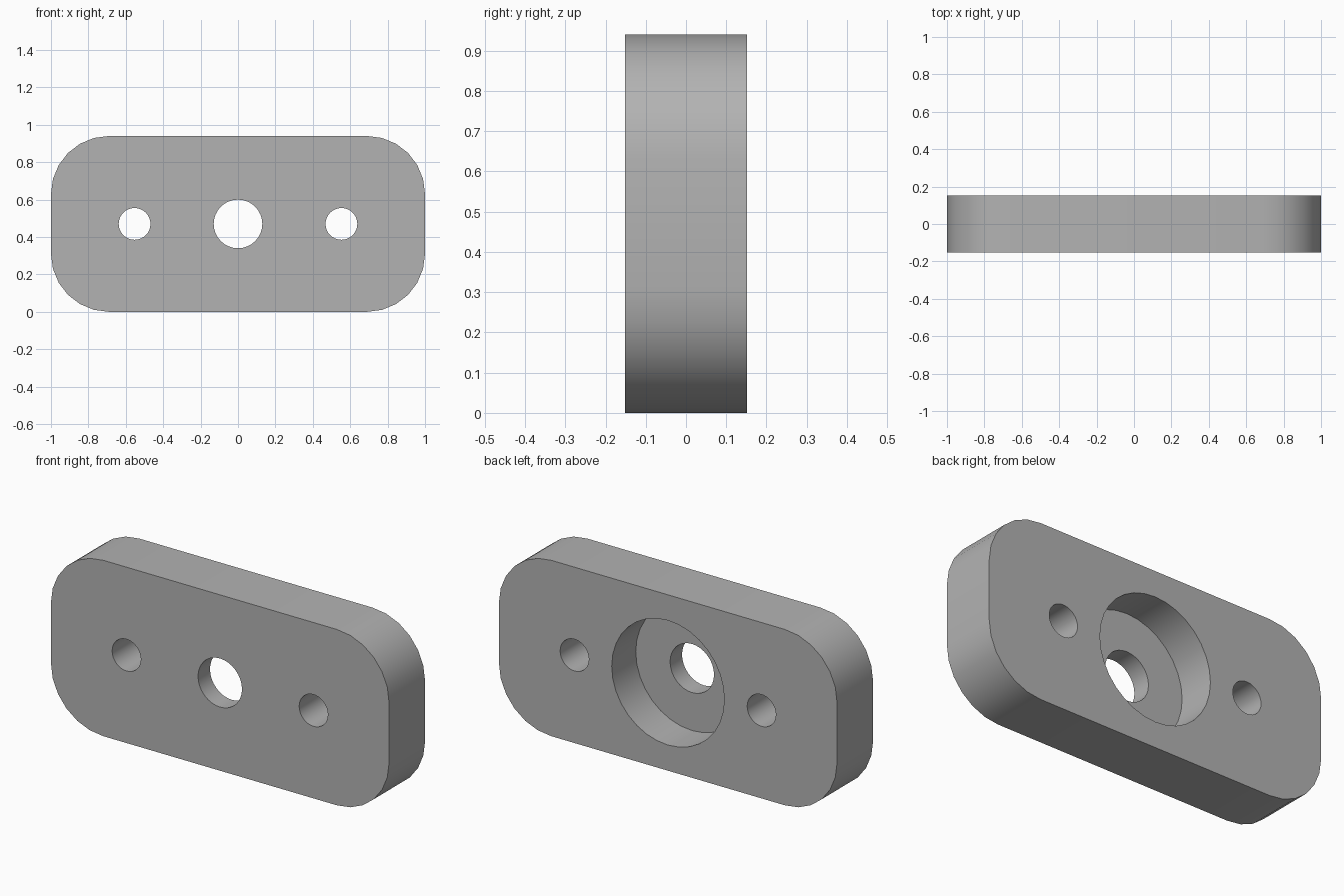
import bpy, bmesh
from math import pi, sin, cos, radians
from mathutils import Matrix, Vector

if "Cube" in bpy.data.objects:
    bpy.data.objects.remove(bpy.data.objects["Cube"], do_unlink=True)

WIDTH, HEIGHT, DEPTH, CORNER = 2.0, 0.94, 0.304, 0.31
MID = HEIGHT / 2

grey = bpy.data.materials.new("plain_grey")
grey.use_nodes = True
colour = (0.45, 0.45, 0.45, 1)
grey.diffuse_color = colour
grey.node_tree.nodes["Principled BSDF"].inputs["Base Color"].default_value = colour


def add_object(name, bm):
    mesh = bpy.data.meshes.new(name)
    bmesh.ops.recalc_face_normals(bm, faces=bm.faces)
    bm.to_mesh(mesh)
    bm.free()
    mesh.materials.append(grey)
    ob = bpy.data.objects.new(name, mesh)
    bpy.context.collection.objects.link(ob)
    return ob


def cutter(name, x, radius, y0, y1):
    """Cylinder along y, used to drill the plate."""
    bm = bmesh.new()
    place = Matrix.Translation((x, (y0 + y1) / 2, MID)) @ Matrix.Rotation(pi / 2, 4, 'X')
    bmesh.ops.create_cone(bm, cap_ends=True, segments=32, radius1=radius,
                          radius2=radius, depth=y1 - y0, matrix=place)
    ob = add_object(name, bm)
    ob.hide_render = True
    ob.hide_set(True)
    return ob


# Rounded plate: corner arcs joined into one outline, extruded through the depth
bm = bmesh.new()
outline = []
for i, (sx, sz) in enumerate(((1, 1), (-1, 1), (-1, -1), (1, -1))):
    for step in range(7):
        a = radians(90 * i + 15 * step)
        outline.append(bm.verts.new((sx * (WIDTH / 2 - CORNER) + CORNER * cos(a), -DEPTH / 2,
                                     MID + sz * (MID - CORNER) + CORNER * sin(a))))
face = bm.faces.new(outline)
grown = bmesh.ops.extrude_face_region(bm, geom=[face])["geom"]
bmesh.ops.translate(bm, vec=Vector((0, DEPTH, 0)),
                    verts=[v for v in grown if isinstance(v, bmesh.types.BMVert)])
plate = add_object("mounting_plate", bm)

# Through holes and the round recess in the back
cutters = [
    cutter("left_hole_cutter", 0.553, 0.085, -1, 1),
    cutter("right_hole_cutter", -0.553, 0.085, -1, 1),
    cutter("centre_hole_cutter", 0, 0.13, -1, 1),
    cutter("back_recess_cutter", 0, 0.333, DEPTH / 2 - 0.203, 1),
]
bpy.context.view_layer.objects.active = plate
plate.select_set(True)
for c in cutters:
    mod = plate.modifiers.new(c.name, 'BOOLEAN')
    mod.operation = 'DIFFERENCE'
    mod.solver = 'EXACT'
    mod.object = c
    bpy.ops.object.modifier_apply(modifier=mod.name)
for c in cutters:
    bpy.data.objects.remove(c, do_unlink=True)

bpy.ops.object.shade_smooth_by_angle(angle=radians(30))
